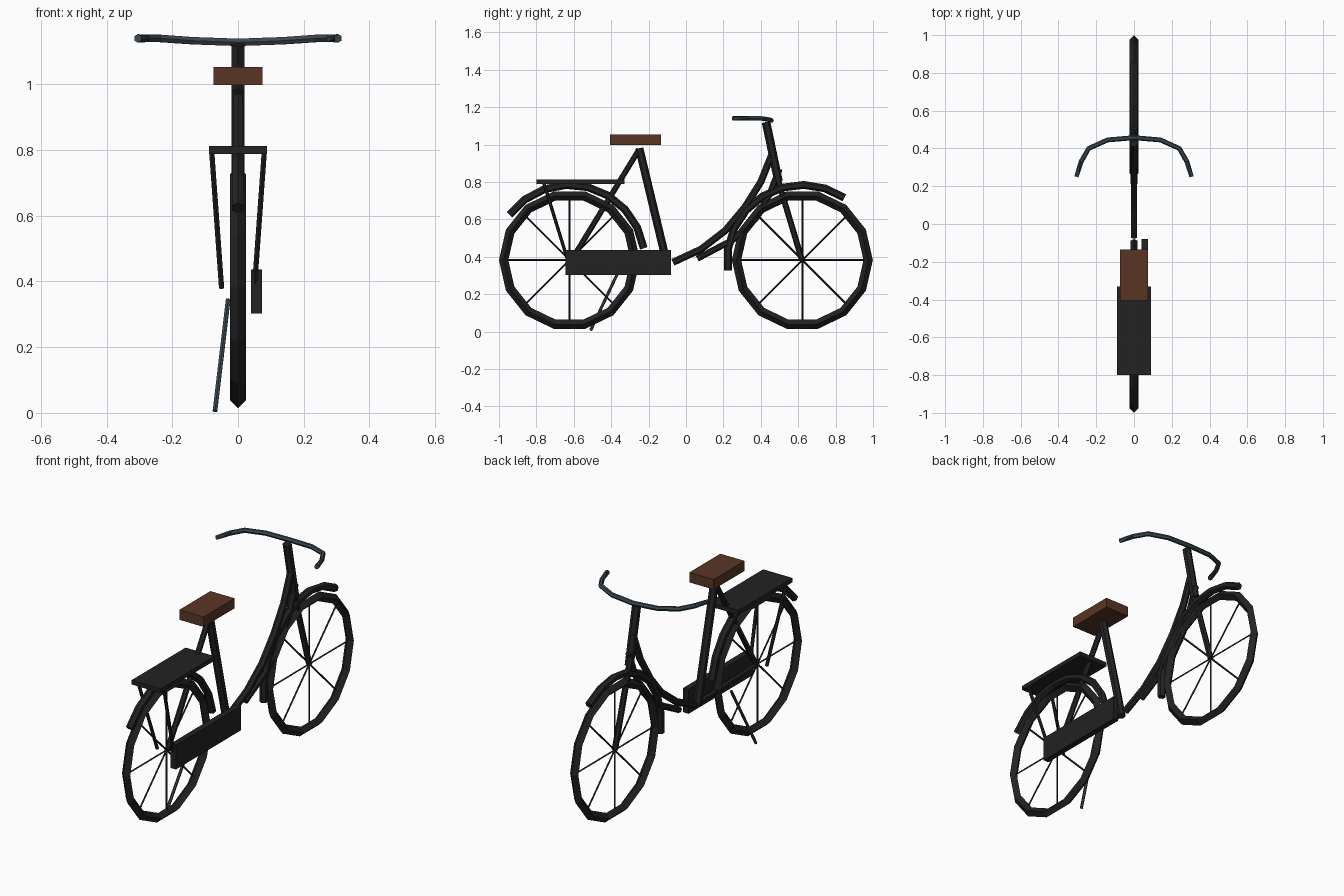
import bpy, bmesh, math
from mathutils import Vector

if "Cube" in bpy.data.objects:
    bpy.data.objects.remove(bpy.data.objects["Cube"])


def material(name, rgb):
    m = bpy.data.materials.new(name)
    m.diffuse_color = (*rgb, 1)
    m.use_nodes = True
    m.node_tree.nodes["Principled BSDF"].inputs["Base Color"].default_value = m.diffuse_color
    return m


BLACK = material("black paint", (0.016, 0.016, 0.016))
LEATHER = material("brown leather", (0.10, 0.036, 0.018))
STEEL = material("blue grey steel", (0.042, 0.065, 0.08))


def finish(name, bm, mat):
    bmesh.ops.recalc_face_normals(bm, faces=bm.faces[:])
    me = bpy.data.meshes.new(name)
    bm.to_mesh(me)
    bm.free()
    me.materials.append(mat)
    ob = bpy.data.objects.new(name, me)
    bpy.context.collection.objects.link(ob)
    return ob


def add_tube(bm, pts, r, sides=6, closed=False):
    """Sweep a flat-sided ring along a list of points."""
    pts = [Vector(p) for p in pts]
    n = len(pts)
    rings = []
    for i, p in enumerate(pts):
        a = pts[i - 1] if (i or closed) else p
        b = pts[(i + 1) % n] if (i < n - 1 or closed) else p
        t = (b - a).normalized()
        ref = Vector((1, 0, 0)) if abs(t.x) < 0.3 else Vector((0, 0, 1))
        v = t.cross(ref).normalized()
        u = v.cross(t)
        rings.append([bm.verts.new(p + r * (math.cos(k) * v + math.sin(k) * u))
                      for k in (math.tau * j / sides for j in range(sides))])
    for i in range(n if closed else n - 1):
        q, s = rings[i], rings[(i + 1) % n]
        for j in range(sides):
            k = (j + 1) % sides
            bm.faces.new((q[j], q[k], s[k], s[j]))
    if not closed:
        bm.faces.new(rings[0])
        bm.faces.new(rings[-1])


def tube(name, pts, r, mat=BLACK, sides=6, closed=False):
    bm = bmesh.new()
    add_tube(bm, pts, r, sides, closed)
    return finish(name, bm, mat)


def side_tube(name, yz, r, sides=6):
    """Tube lying in the middle plane of the bicycle."""
    return tube(name, [(0, y, z) for y, z in yz], r, BLACK, sides)


def box(name, lo, hi, mat):
    bm = bmesh.new()
    bmesh.ops.create_cube(bm, size=1)
    for v in bm.verts:
        v.co = [(l + h) / 2 + c * (h - l) for l, h, c in zip(lo, hi, v.co)]
    return finish(name, bm, mat)


def arc(cy, r, a0, a1, n):
    return [(0, cy + r * math.cos(a), 0.382 + r * math.sin(a))
            for a in (math.radians(a0 + (a1 - a0) * i / n) for i in range(n + 1))]


# wheels: faceted tyre, spokes and mudguard
for side, cy, a0, a1 in (("rear", -0.623, 143, 9), ("front", 0.622, 56, 188)):
    tube(side + "_tyre", arc(cy, 0.352, 0, 360, 14)[:-1], 0.025, BLACK, 4, True)
    bm = bmesh.new()
    for k in range(4):
        a = math.radians(45 * k)
        d = Vector((0, math.cos(a), math.sin(a))) * 0.335
        c = Vector((0, cy, 0.382))
        add_tube(bm, [c - d, c + d], 0.005, 4)
    finish(side + "_spokes", bm, BLACK)
    tube(side + "_mudguard", arc(cy, 0.402, a0, a1, 8), 0.021)

# frame
side_tube("main_tube", [(0.468, 0.97), (0.40, 0.80), (0.315, 0.665), (0.21, 0.54),
                        (0.08, 0.44), (-0.07, 0.37)], 0.019)
side_tube("lower_tube", [(0.50, 0.87), (0.445, 0.73), (0.37, 0.60),
                         (0.25, 0.49), (0.06, 0.39)], 0.017)
side_tube("seat_tube", [(-0.25, 0.98), (-0.10, 0.355)], 0.022)
side_tube("seat_stay", [(-0.25, 0.975), (-0.61, 0.385)], 0.015)
side_tube("chain_stay", [(-0.10, 0.365), (-0.62, 0.382)], 0.015)
side_tube("stem", [(0.428, 1.12), (0.495, 0.80)], 0.023)
side_tube("fork", [(0.48, 0.85), (0.62, 0.382)], 0.016)

# handlebar, swept back, mirrored from one half
half = [(0.305, 0.25, 1.14), (0.28, 0.33, 1.14), (0.24, 0.40, 1.14), (0.14, 0.445, 1.133)]
tube("handlebar", [(-x, y, z) for x, y, z in half] + [(0, 0.457, 1.128)] + half[::-1],
     0.013, STEEL)

# saddle, rack and chain guard
box("saddle", (-0.074, -0.405, 0.998), (0.074, -0.135, 1.053), LEATHER)
box("rack", (-0.089, -0.80, 0.788), (0.089, -0.33, 0.812), BLACK)
box("chain_guard", (0.04, -0.645, 0.303), (0.073, -0.08, 0.437), BLACK)
for name, s in (("left", -1), ("right", 1)):
    tube(name + "_rack_leg", [(s * 0.08, -0.76, 0.795), (s * 0.05, -0.632, 0.38)], 0.009)

# kickstand
tube("kickstand", [(-0.03, -0.35, 0.345), (-0.07, -0.51, 0.006)], 0.008, STEEL)
